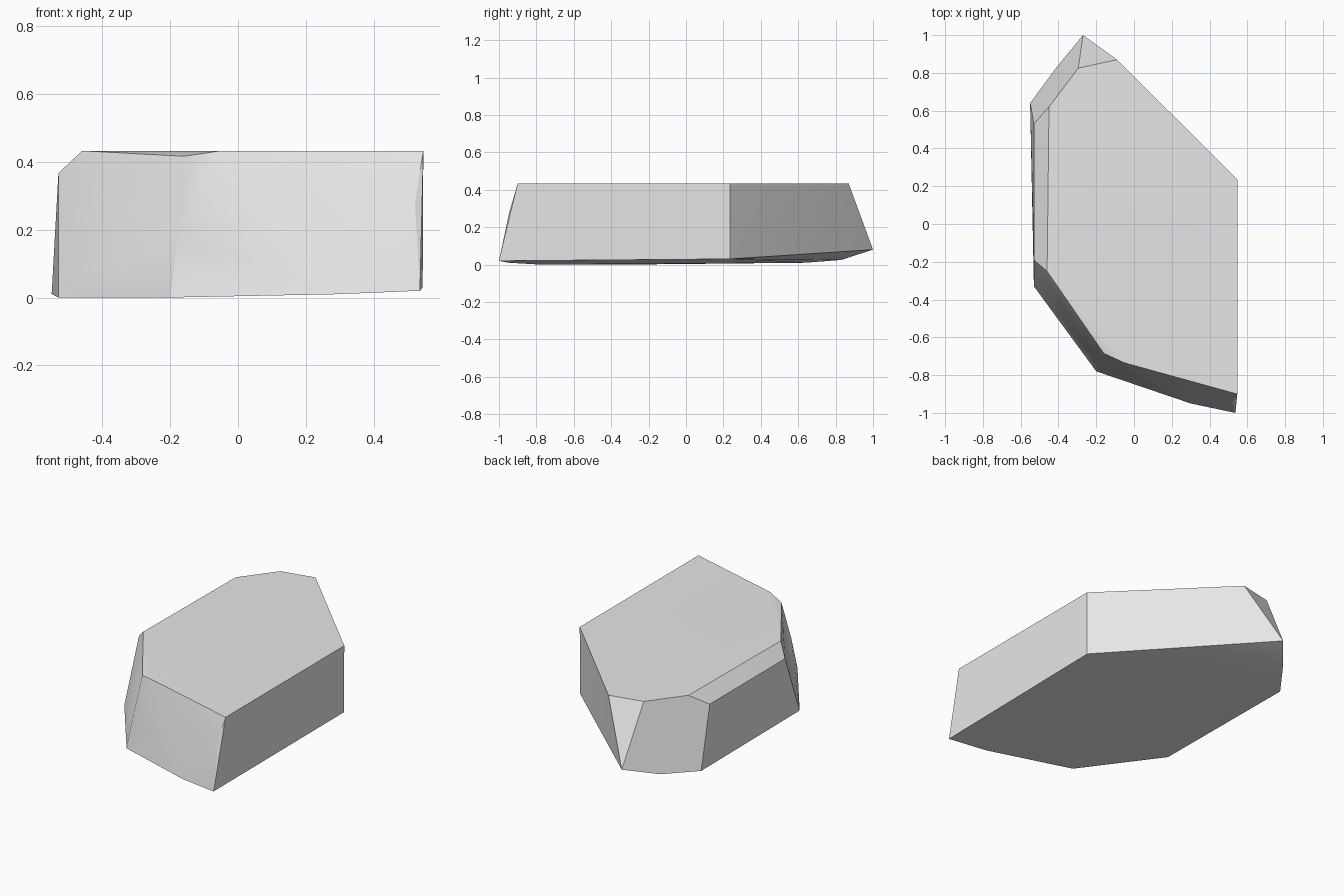
import bpy
import bmesh
from math import radians

cube = bpy.data.objects.get("Cube")
if cube:
    bpy.data.objects.remove(cube, do_unlink=True)

TOP = 0.433

# Flat top outline
top_outline = [(0.547, -0.9), (-0.05, -0.735), (-0.46, -0.25), (-0.45, 0.62),
               (-0.295, 0.825), (-0.09, 0.87), (0.547, 0.235)]

# Wider, slightly uneven base outline
base_outline = [(0.537, -1, 0.02), (0.3, -0.95, 0.01), (-0.2, -0.78, 0),
                (-0.53, -0.33, 0), (-0.55, 0.64, 0.01), (-0.41, 0.83, 0.025),
                (-0.27, 1, 0.08), (0.545, 0.235, 0.03)]

# Chamfer on the right side, worn front corners
chips = [(-0.53, -0.19, 0.367), (-0.53, 0.53, 0.367), (-0.16, -0.685, 0.417),
         (-0.178, -0.753, 0.18), (0.522, -0.945, 0.28)]

# Stone block: the convex skin around all corners
bm = bmesh.new()
for p in [(x, y, TOP) for x, y in top_outline] + base_outline + chips:
    bm.verts.new(p)
hull = bmesh.ops.convex_hull(bm, input=bm.verts)
loose = [g for g in hull["geom_interior"] if isinstance(g, bmesh.types.BMVert)]
bmesh.ops.delete(bm, geom=loose, context="VERTS")
bmesh.ops.dissolve_limit(bm, angle_limit=radians(2), verts=bm.verts, edges=bm.edges)
bmesh.ops.recalc_face_normals(bm, faces=bm.faces)

mesh = bpy.data.meshes.new("stone_block")
bm.to_mesh(mesh)
bm.free()
stone = bpy.data.objects.new("stone_block", mesh)
bpy.context.collection.objects.link(stone)

# Plain grey stone
grey = bpy.data.materials.new("stone_grey")
grey.use_nodes = True
color = (0.8, 0.8, 0.8, 1)
grey.diffuse_color = color
grey.node_tree.nodes["Principled BSDF"].inputs["Base Color"].default_value = color
mesh.materials.append(grey)

# Soft shading over the worn corners, crisp main edges
bpy.ops.object.select_all(action="DESELECT")
stone.select_set(True)
bpy.context.view_layer.objects.active = stone
bpy.ops.object.shade_smooth_by_angle(angle=radians(30))
